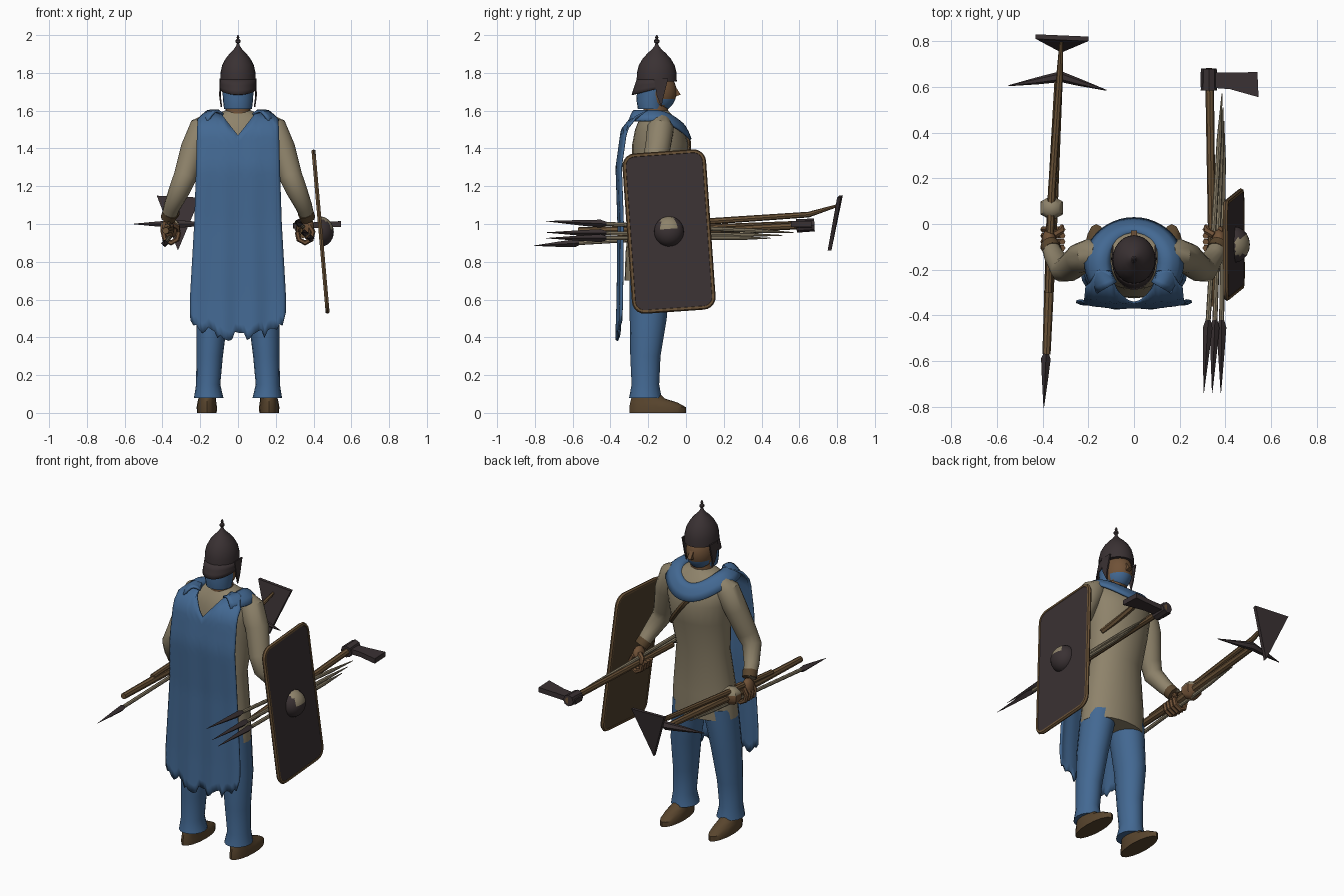
import bpy, bmesh, math, random
from mathutils import Vector, Matrix

random.seed(4)
cube = bpy.data.objects.get("Cube")
if cube:
    bpy.data.objects.remove(cube)


def material(name, r, g, b):
    m = bpy.data.materials.new(name)
    m.use_nodes = True
    m.diffuse_color = (r, g, b, 1)
    m.node_tree.nodes["Principled BSDF"].inputs["Base Color"].default_value = (r, g, b, 1)
    return m


BLUE = material("blue_cloth", .056, .14, .29)
LINEN = material("linen", .27, .225, .145)
IRON = material("dark_iron", .042, .031, .033)
LEATHER = material("leather", .10, .06, .027)
SKIN = material("skin", .16, .083, .038)
WOOD = material("wood", .145, .085, .038)
HIDE = material("shield_back", .075, .05, .025)


def finish(name, bm, mats, rule=None, angle=40):
    bmesh.ops.recalc_face_normals(bm, faces=bm.faces)
    mesh = bpy.data.meshes.new(name)
    bm.to_mesh(mesh)
    bm.free()
    ob = bpy.data.objects.new(name, mesh)
    bpy.context.collection.objects.link(ob)
    for m in mats:
        mesh.materials.append(m)
    if rule:
        for p in mesh.polygons:
            p.material_index = rule(p.center, p.normal)
    bpy.ops.object.select_all(action='DESELECT')
    ob.select_set(True)
    bpy.context.view_layer.objects.active = ob
    bpy.ops.object.shade_smooth_by_angle(angle=math.radians(angle))
    return ob


def loft(name, rings, mats, rule=None, closed=True, loop=False):
    """Skin a list of rings of points."""
    bm = bmesh.new()
    vs = [[bm.verts.new(p) for p in ring] for ring in rings]
    n = len(vs[0])
    pairs = list(zip(vs, vs[1:])) + ([(vs[-1], vs[0])] if loop else [])
    for a, b in pairs:
        for i in range(n if closed else n - 1):
            j = (i + 1) % n
            bm.faces.new((a[i], a[j], b[j], b[i]))
    if closed and not loop:
        bm.faces.new(vs[0])
        bm.faces.new(vs[-1])
    return finish(name, bm, mats, rule)


def stack(name, rows, mats, sides=20):
    """Horizontal ellipses: z, centre x, centre y, radius x, radius y."""
    turn = [math.tau * i / sides for i in range(sides)]
    return loft(name, [[(cx + rx * math.cos(a), cy + ry * math.sin(a), z) for a in turn]
                       for z, cx, cy, rx, ry in rows], mats)


def tube(name, pts, mats, sides=8, loop=False):
    """Round sections along a path: x, y, z, radius."""
    c = [Vector(p[:3]) for p in pts]
    last = len(c) - 1
    dirs = [(c[(i + 1) % len(c) if loop else min(i + 1, last)]
             - c[i - 1 if loop else max(i - 1, 0)]).normalized() for i in range(len(c))]
    axis = min(range(3), key=lambda k: max(abs(d[k]) for d in dirs))
    ref = Vector([float(k == axis) for k in range(3)])
    rings = []
    for centre, d, p in zip(c, dirs, pts):
        u = d.cross(ref).normalized()
        w = d.cross(u)
        rings.append([centre + p[3] * (u * math.cos(math.tau * k / sides) + w * math.sin(math.tau * k / sides))
                      for k in range(sides)])
    return loft(name, rings, mats, loop=loop)


def prism(name, pts, depth, mats):
    d = Vector(depth) / 2
    return loft(name, [[Vector(p) - d for p in pts], [Vector(p) + d for p in pts]], mats)


def ball(name, centre, size, mats, rule=None, seg=16):
    bm = bmesh.new()
    bmesh.ops.create_uvsphere(bm, u_segments=seg, v_segments=max(5, seg * 3 // 4), radius=1,
                              matrix=Matrix.Translation(centre) @ Matrix.Diagonal((*size, 1)))
    return finish(name, bm, mats, rule)


def interp(table, z, k):
    for a, b in zip(table, table[1:]):
        if a[0] <= z <= b[0]:
            t = (z - a[0]) / (b[0] - a[0])
            return a[k] + t * (b[k] - a[k])
    return table[0][k] if z < table[0][0] else table[-1][k]


# Tunic and its diagonal strap
torso = [(.70, 0, -.19, .205, .135), (.85, 0, -.185, .195, .135), (1.1, 0, -.17, .165, .12),
         (1.3, 0, -.145, .185, .14), (1.42, 0, -.135, .195, .15), (1.5, 0, -.14, .2, .13),
         (1.56, 0, -.15, .17, .095), (1.6, 0, -.155, .07, .06)]
stack("tunic", torso, [LINEN], 24)
strap = []
for i in range(9):
    x, z = -.06 + .22 * i / 8, 1.5 - .26 * i / 8
    y = interp(torso, z, 2) + interp(torso, z, 4) * math.sqrt(max(0, 1 - (x / interp(torso, z, 3)) ** 2))
    strap.append((x, y, z, .016))
tube("chest_strap", strap, [LEATHER], 6)

# Limbs, mirrored
for side, s in (("left", 1), ("right", -1)):
    stack(side + "_trouser", [(.08, s * .155, -.215, .078, .086), (.15, s * .158, -.215, .064, .073),
                              (.3, s * .15, -.215, .07, .08), (.5, s * .138, -.2, .083, .098),
                              (.76, s * .1, -.19, .098, .11)], [BLUE], 16)
    stack(side + "_shoe", [(0, s * .165, -.15, .052, .15), (.03, s * .165, -.15, .054, .15),
                           (.055, s * .165, -.17, .05, .125), (.075, s * .163, -.2, .047, .09),
                           (.12, s * .16, -.22, .045, .06)], [LEATHER], 16)
    tube(side + "_sleeve", [(s * .15, -.13, 1.54, .05), (s * .185, -.135, 1.51, .072),
                            (s * .235, -.15, 1.4, .068), (s * .28, -.19, 1.25, .061),
                            (s * .31, -.2, 1.18, .056), (s * .35, -.14, 1.09, .044),
                            (s * .37, -.09, 1.03, .036)], [LINEN], 14)
    tube(side + "_cuff", [(s * .358, -.115, 1.06, .043), (s * .37, -.09, 1.03, .041)], [LEATHER], 12)
    ball(side + "_palm", (s * .372, -.07, .975), (.034, .048, .06), [SKIN], seg=10)
    for f in range(4):
        path = [(s * (.355 + .042 * math.cos(a)), -.105 + .027 * f, .95 + .05 * math.sin(a), .014)
                for a in [math.radians(60 - 50 * k) for k in range(6)]]
        tube(side + "_finger", path, [SKIN], 6)
    tube(side + "_thumb", [(s * .35, -.05, 1.0, .016), (s * .32, -.03, .985, .015), (s * .315, -.01, .96, .01)],
         [SKIN], 6)

# Head with hair, beard and nose
stack("neck", [(1.54, 0, -.16, .075, .07), (1.6, 0, -.16, .066, .066), (1.68, 0, -.16, .06, .065)], [SKIN])
ball("head", (0, -.15, 1.70), (.08, .1, .11), [SKIN, BLUE], seg=24,
     rule=lambda c, n: int((c.y < -.165 and c.z < 1.74) or (c.z < 1.655 and -.12 < c.y)))
stack("hair", [(1.61, 0, -.185, .074, .07), (1.66, 0, -.185, .08, .078), (1.74, 0, -.17, .083, .085)], [BLUE])
prism("nose", [(0, -.06, 1.735), (0, -.028, 1.685), (0, -.055, 1.675)], (.025, 0, 0), [SKIN])

# Helmet: dome, spike, neck guard and cheek flaps
dome = [(1.755, .094), (1.80, .093), (1.84, .084), (1.875, .066), (1.905, .042), (1.925, .022), (1.945, .009),
        (1.955, .006), (1.962, .013), (1.972, .013), (1.98, .005), (1.987, .008), (2.0, .003)]
stack("helmet_dome", [(z, 0, -.155, r, r * 1.13) for z, r in dome], [IRON], 24)
arc = [math.radians(170 + 200 * i / 20) for i in range(21)]
guard = loft("neck_guard", [[((.094 + .003 * t) * math.cos(a), -.155 + (.107 + .026 * t) * math.sin(a),
                              1.765 - t * (.05 + .03 * max(0, -math.sin(a)))) for a in arc]
                            for t in (0, .4, .7, 1)], [IRON], closed=False)
guard.modifiers.new("thickness", 'SOLIDIFY').thickness = .008
for s in (-1, 1):
    prism("cheek_flap", [(s * .093, -.17, 1.77), (s * .093, -.095, 1.77), (s * .094, -.12, 1.67),
                         (s * .088, -.13, 1.62), (s * .096, -.155, 1.68)], (.008, 0, 0), [IRON])

# Cape: back panel with a V neck and ragged hem
cape_rows = [(.38, -.368, .25), (.6, -.362, .255), (1.0, -.36, .232), (1.3, -.372, .222),
             (1.5, -.345, .217), (1.57, -.29, .212), (1.61, -.2, .2)]
columns = []
for i in range(33):
    u = i / 16 - 1
    top = 1.47 + min(.135, .27 * abs(u)) - .05 * max(0, abs(u) - .8) / .2
    hem = .39 + .1 * abs(u) ** 3 + random.uniform(-.015, .045)
    column = []
    for k in range(25):
        z = top + (hem - top) * k / 24
        fold = .007 * math.cos(u * 10) * k / 24
        column.append((u * interp(cape_rows, z, 2), interp(cape_rows, z, 1) + .025 * u ** 4 + fold, z))
    columns.append(column)
cape = loft("cape", columns, [BLUE], closed=False)
cape.modifiers.new("thickness", 'SOLIDIFY').thickness = .01

# Cape: mantle over the shoulders and round the front
mantle = []
for i in range(33):
    a = math.radians(-42 + 264 * i / 32)
    f = max(0, math.sin(a)) ** 2
    mantle.append([((.1 + .118 * t) * math.cos(a), -.17 + (.125 + .075 * t) * math.sin(a),
                    1.585 + .035 * math.sin(math.pi * t) - .035 * t - f * (.05 + .05 * t))
                   for t in (0, .2, .4, .6, .8, 1)])
collar = loft("cape_mantle", mantle, [BLUE], closed=False)
collar.modifiers.new("thickness", 'SOLIDIFY').thickness = .012

# Shield with rim and boss, tilted together
tilt = (Matrix.Translation((.437, -.09, .96)) @ Matrix.Rotation(math.radians(-5), 4, 'Y')
        @ Matrix.Rotation(math.radians(4), 4, 'X'))
outline = []
for cy, cz, start in ((1, 1, 0), (-1, 1, 90), (-1, -1, 180), (1, -1, 270)):
    for k in range(6):
        a = math.radians(start + 18 * k)
        outline.append((0, cy * .155 + .055 * math.cos(a), cz * .36 + .055 * math.sin(a)))
board = prism("shield_board", outline, (.016, 0, 0), [IRON, HIDE])
for p in board.data.polygons:
    p.material_index = int(p.normal.x < .5)
rim = tube("shield_rim", [(*p, .012) for p in outline], [WOOD], 6, loop=True)
boss = ball("shield_boss", (0, 0, 0), (.07, .08, .08), [IRON, LINEN], seg=20,
            rule=lambda c, n: int(c.z > .015 and -.04 < c.y < .035 and c.x > .015))
bm = bmesh.new()
bm.from_mesh(boss.data)
bmesh.ops.bisect_plane(bm, geom=bm.verts[:] + bm.edges[:] + bm.faces[:], plane_co=(0, 0, 0),
                       plane_no=(1, 0, 0), clear_inner=True)
bm.to_mesh(boss.data)
bm.free()
for ob in (board, rim, boss):
    ob.matrix_world = tilt

# Left hand: axe and three javelins
tube("left_axe_handle", [(.345, -.36, .94, .016), (.33, .68, .995, .019)], [WOOD])
tube("left_axe_socket", [(.328, .585, .99, .036), (.328, .68, .995, .034)], [IRON])
prism("left_axe_blade", [(.29, .6, .99), (.29, .665, .99), (.42, .662, .995), (.54, .665, 1.0),
                         (.545, .555, 1.0), (.42, .59, .995)], (0, 0, .03), [IRON])


def javelin(name, tail, tip, head, r):
    a, b = Vector(tail), Vector(tip)
    neck = b + (a - b).normalized() * head
    tube(name + "_shaft", [(*a, .002), (*a.lerp(neck, .2), r), (*neck, r)], [LINEN])
    tube(name + "_head", [(*neck, r), (*neck.lerp(b, .1), .021), (*neck.lerp(b, .45), .014), (*b, .001)], [IRON], 4)


for i, (x, z) in enumerate(((.305, 1.015), (.342, .955), (.38, .925))):
    javelin("javelin", (.385 + .004 * i, .57 - .06 * i, .925 + .015 * (2 - i)), (x, -.74, z), .32, .011)

# Right hand: pick, wedge-bladed axe and spear
tube("pick_handle", [(-.383, -.57, .965, .018), (-.36, 0, .97, .024), (-.33, .63, 1.0, .018)], [WOOD])
tube("pick_head", [(-.55, .605, 1.0, .002), (-.42, .627, 1.0, .016), (-.32, .645, 1.0, .024),
                   (-.24, .62, 1.0, .016), (-.12, .585, 1.0, .002)], [IRON], 6)
tube("wedge_axe_handle", [(-.375, -.3, .985, .016), (-.36, .14, 1.015, .017), (-.325, .65, 1.05, .015),
                          (-.318, .81, 1.1, .007)], [WOOD])
prism("wedge_axe_blade", [(-.43, .82, 1.15), (-.2, .81, 1.14), (-.318, .76, .86)], (0, .02, 0), [IRON])
javelin("spear", (-.34, .45, .96), (-.395, -.805, .885), .24, .011)
ball("grip_knob", (-.36, .07, .98), (.06, .058, .055), [SKIN, LINEN], seg=6,
     rule=lambda c, n: int(n.z > .3))
